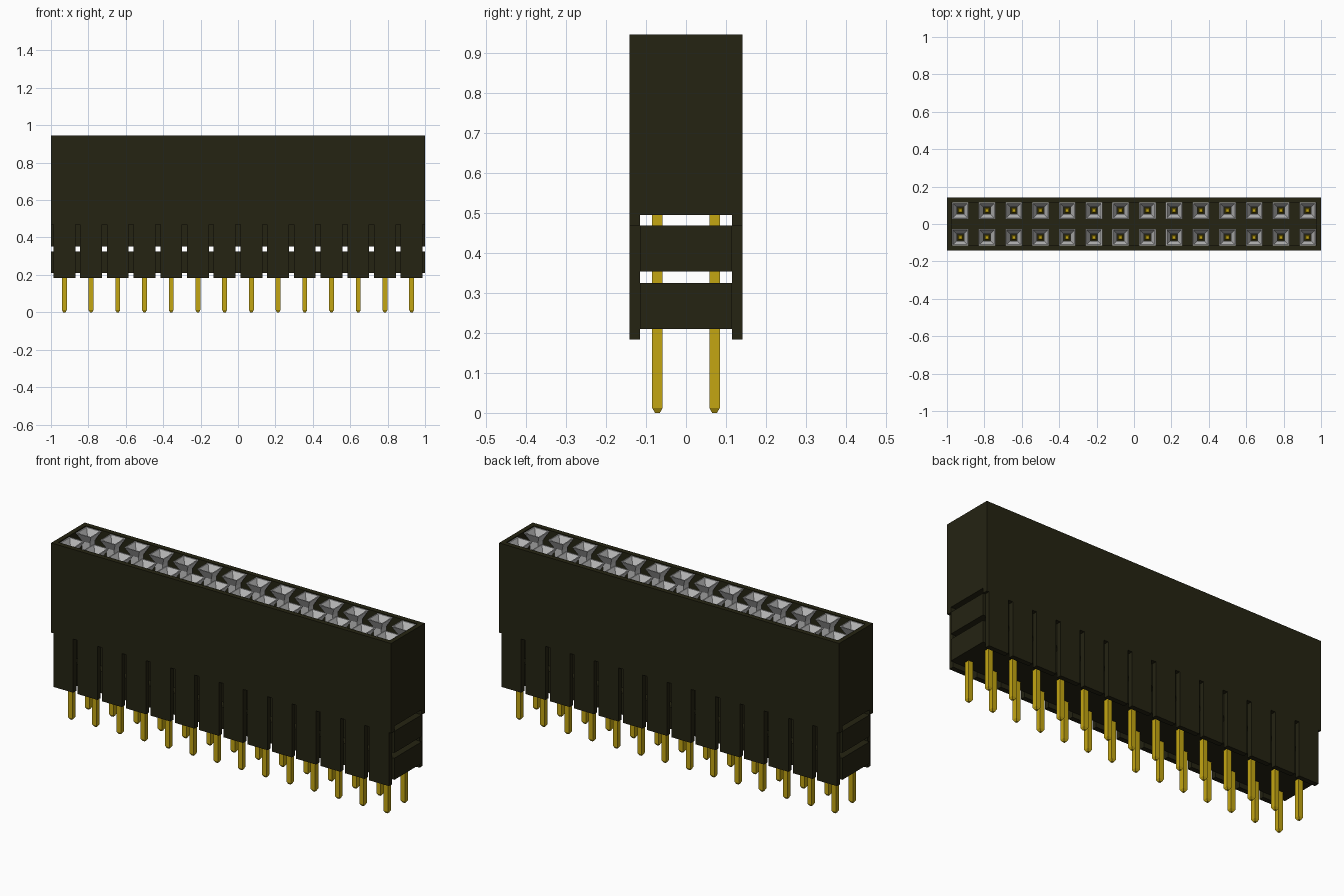
import bpy, bmesh

cube = bpy.data.objects.get("Cube")
if cube:
    bpy.data.objects.remove(cube, do_unlink=True)

COUNT = 14
PITCH = 2 / COUNT
HALF_Y = 0.1415      # outer face of long walls
IN_Y = 0.115         # inner face of long walls
TOP = 0.945
NOTCH = 0.026        # gap between neighbouring tabs
COLUMNS = [(i - (COUNT - 1) / 2) * PITCH for i in range(COUNT)]
ROWS = (-PITCH / 2, PITCH / 2)


def material(name, rgb):
    m = bpy.data.materials.new(name)
    m.use_nodes = True
    m.diffuse_color = (*rgb, 1)
    bsdf = next(n for n in m.node_tree.nodes if n.type == 'BSDF_PRINCIPLED')
    bsdf.inputs["Base Color"].default_value = (*rgb, 1)
    return m


BLACK = material("dark olive plastic", (0.018, 0.017, 0.006))
GOLD = material("gold", (0.55, 0.38, 0.006))
SILVER = material("silver grey", (0.55, 0.55, 0.55))


def finish(name, bm, mat):
    bmesh.ops.recalc_face_normals(bm, faces=bm.faces)
    mesh = bpy.data.meshes.new(name)
    bm.to_mesh(mesh)
    bm.free()
    mesh.materials.append(mat)
    obj = bpy.data.objects.new(name, mesh)
    bpy.context.collection.objects.link(obj)
    return obj


def add_box(bm, x0, x1, y0, y1, z0, z1):
    verts = bmesh.ops.create_cube(bm, size=1)["verts"]
    for v in verts:
        v.co = (x1 if v.co.x > 0 else x0,
                y1 if v.co.y > 0 else y0,
                z1 if v.co.z > 0 else z0)


def add_square_loft(bm, cx, cy, profile, closed):
    """Stack square rings of (half width, height); cap the ends or join them."""
    rings = [[bm.verts.new((cx + sx * h, cy + sy * h, z))
              for sx, sy in ((-1, -1), (1, -1), (1, 1), (-1, 1))]
             for h, z in profile]
    pairs = list(zip(rings, rings[1:]))
    if closed:
        pairs.append((rings[-1], rings[0]))
    else:
        bm.faces.new(rings[0])
        bm.faces.new(rings[-1])
    for a, b in pairs:
        for k in range(4):
            n = (k + 1) % 4
            bm.faces.new((a[k], a[n], b[n], b[k]))


# Upper housing: open-topped shell with a floor
bm = bmesh.new()
for side in (-1, 1):
    y0, y1 = sorted((side * IN_Y, side * HALF_Y))
    add_box(bm, -1, 1, y0, y1, 0.468, TOP)
    x0, x1 = sorted((side * 0.975, side * 1.0))
    add_box(bm, x0, x1, -IN_Y, IN_Y, 0.495, TOP)
add_box(bm, -0.975, 0.975, -IN_Y, IN_Y, 0.495, 0.61)
finish("housing_shell", bm, BLACK)

# Two cross slabs separated by open slots
for name, z0, z1 in (("lower_slab", 0.21, 0.325), ("upper_slab", 0.353, 0.468)):
    bm = bmesh.new()
    add_box(bm, -1, 1, -IN_Y, IN_Y, z0, z1)
    finish(name, bm, BLACK)

# Side tabs, one for each column
for name, y0, y1 in (("front_tabs", -HALF_Y, -IN_Y), ("back_tabs", IN_Y, HALF_Y)):
    bm = bmesh.new()
    half = (PITCH - NOTCH) / 2
    for x in COLUMNS:
        add_box(bm, x - half, x + half, y0, y1, 0.183, 0.468)
    finish(name, bm, BLACK)

# Pins with chamfered tips, and sleeves with flared mouths
PIN = [(0.006, 0), (0.013, 0.012), (0.013, 0.648), (0.008, 0.66)]
SLEEVE = [(0.0225, 0.61), (0.0225, 0.895), (0.045, 0.94),
          (0.039, 0.94), (0.0185, 0.895), (0.0185, 0.61)]
for row, y in zip(("front", "back"), ROWS):
    pins, sleeves = bmesh.new(), bmesh.new()
    for x in COLUMNS:
        add_square_loft(pins, x, y, PIN, False)
        add_square_loft(sleeves, x, y, SLEEVE, True)
    finish(row + "_pins", pins, GOLD)
    finish(row + "_contact_sleeves", sleeves, SILVER)
